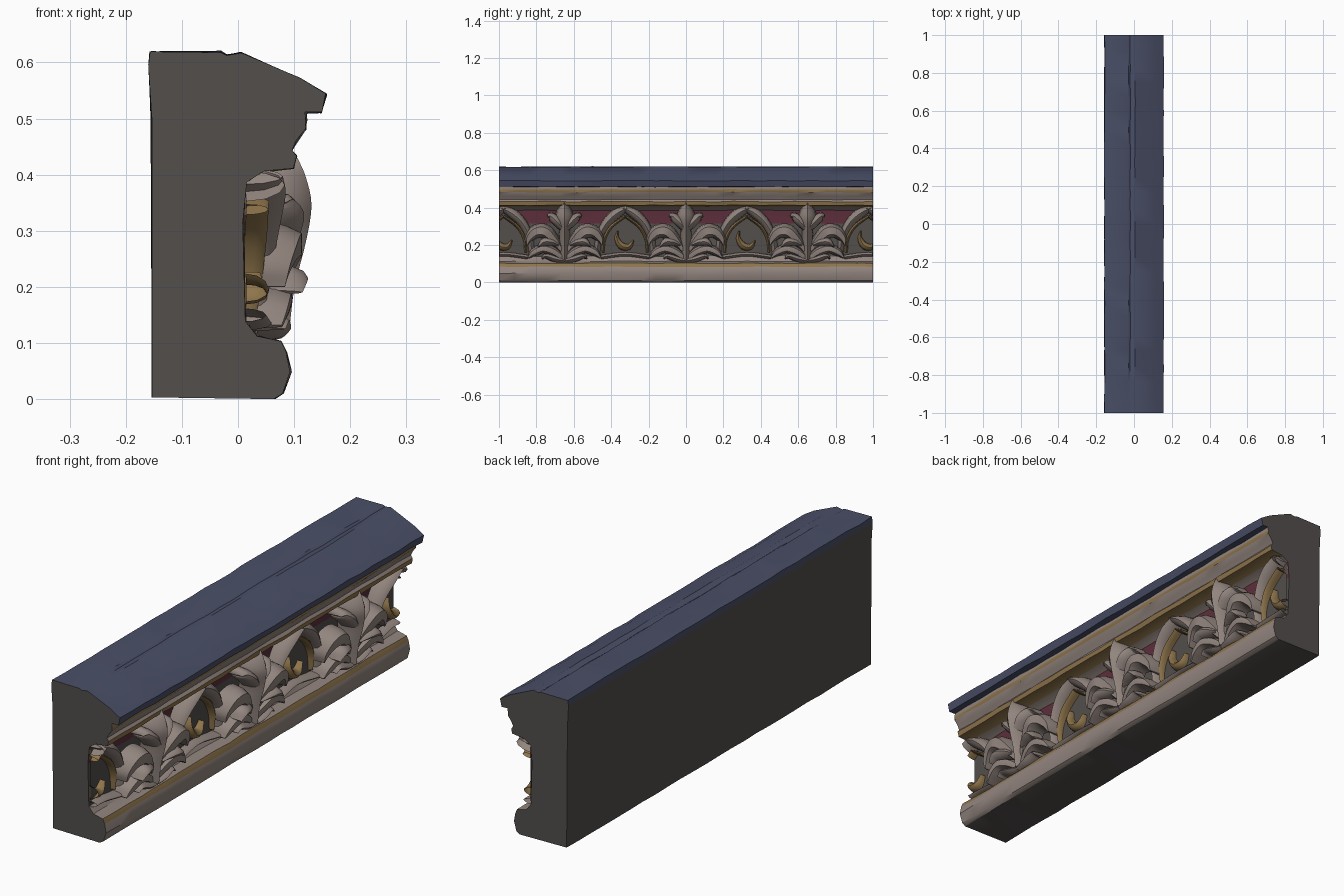
import bpy, bmesh, math, random
from mathutils import Vector

if "Cube" in bpy.data.objects:
    bpy.data.objects.remove(bpy.data.objects["Cube"])

random.seed(4)

def material(name, rgb):
    m = bpy.data.materials.new(name)
    m.diffuse_color = (*rgb, 1)
    m.use_nodes = True
    m.node_tree.nodes["Principled BSDF"].inputs["Base Color"].default_value = m.diffuse_color
    return m

GREY, BLUE, STONE, GOLD, WINE = range(5)
MATS = [material("dark grey", (0.085, 0.077, 0.072)),
        material("slate blue", (0.068, 0.078, 0.135)),
        material("stone", (0.29, 0.235, 0.21)),
        material("old gold", (0.27, 0.175, 0.07)),
        material("wine red", (0.11, 0.028, 0.045))]

def finish(bm, name, angle=35):
    bmesh.ops.recalc_face_normals(bm, faces=bm.faces)
    me = bpy.data.meshes.new(name)
    bm.to_mesh(me)
    bm.free()
    for m in MATS:
        me.materials.append(m)
    ob = bpy.data.objects.new(name, me)
    bpy.context.collection.objects.link(ob)
    bpy.ops.object.select_all(action='DESELECT')
    bpy.context.view_layer.objects.active = ob
    ob.select_set(True)
    bpy.ops.object.shade_smooth_by_angle(angle=math.radians(angle))
    return ob

# Moulding profile: x, z, colour of the strip that starts at this point
PROFILE = [(-0.152, 0.003, GREY), (0.065, 0.0, STONE), (0.08, 0.01, STONE),
           (0.094, 0.05, STONE), (0.086, 0.083, GOLD), (0.076, 0.102, STONE),
           (0.035, 0.112, STONE), (0.014, 0.14, GREY), (0.01, 0.315, WINE),
           (0.014, 0.385, STONE), (0.045, 0.405, GOLD), (0.1, 0.412, GOLD),
           (0.104, 0.432, STONE), (0.095, 0.442, STONE), (0.105, 0.46, STONE),
           (0.12, 0.482, GOLD), (0.122, 0.497, STONE), (0.121, 0.51, BLUE),
           (0.148, 0.511, BLUE), (0.157, 0.543, BLUE), (0.11, 0.571, BLUE),
           (0.005, 0.617, BLUE), (-0.02, 0.612, BLUE), (-0.03, 0.619, BLUE),
           (-0.156, 0.618, BLUE), (-0.158, 0.595, GREY), (-0.154, 0.5, GREY)]

def build_moulding():
    bm = bmesh.new()
    steps, rings = 24, []
    for i in range(steps + 1):
        y = -1 + 2 * i / steps
        rings.append([bm.verts.new((x + random.uniform(-.002, .002), y,
                                    max(0, z + random.uniform(-.002, .002)) if z > .02 else z))
                      for x, z, c in PROFILE])
    n = len(PROFILE)
    for a, b in zip(rings, rings[1:]):
        for k in range(n):
            f = bm.faces.new((a[k], a[(k + 1) % n], b[(k + 1) % n], b[k]))
            f.material_index = PROFILE[k][2]
    for r in (rings[0], rings[-1]):
        bm.faces.new(r).material_index = GREY
    return finish(bm, "cornice_moulding")

def spline(pts, n):
    """Sample a smooth curve through the points."""
    p = [Vector(q) for q in pts]
    p = [2 * p[0] - p[1]] + p + [2 * p[-1] - p[-2]]
    out = []
    for i in range(1, len(p) - 2):
        a, b, c, d = p[i - 1:i + 3]
        for k in range(n):
            t = k / n
            out.append(0.5 * (2 * b + (c - a) * t + (2 * a - 5 * b + 4 * c - d) * t * t
                              + (3 * b - a - 3 * c + d) * t ** 3))
    return out + [p[-2]]

def leaf(bm, pts, cy=0, side=1, thick=0.07, mat=STONE, n=4, groove=0.0):
    """Sweep a domed strand; points are (y, z, front x, half width)."""
    s = spline(pts, n)
    rings = []
    for i, q in enumerate(s):
        d = s[min(i + 1, len(s) - 1)] - s[max(i - 1, 0)]
        t = Vector((d[0], d[1])).normalized()
        w = max(q[3], 0.002)
        ring = []
        for k in range(7):
            a = math.pi * k / 6
            h = q[2] - thick * (1 - math.sin(a)) - (groove if k == 3 else 0)
            y = q[0] - t.y * w * math.cos(a)
            z = q[1] + t.x * w * math.cos(a)
            ring.append(bm.verts.new((h, cy + side * y, z)))
        rings.append(ring)
    faces = [bm.faces.new(r) for r in (rings[0], rings[-1])]
    for a, b in zip(rings, rings[1:]):
        for k in range(7):
            faces.append(bm.faces.new((a[k], a[(k + 1) % 7], b[(k + 1) % 7], b[k])))
    for f in faces:
        f.material_index = mat

def clip_ends(bm):
    for s in (-1, 1):
        bmesh.ops.bisect_plane(bm, geom=bm.verts[:] + bm.edges[:] + bm.faces[:],
                               plane_co=(0, s * 0.997, 0), plane_no=(0, s, 0), clear_outer=True)

def build_palmette(cy, name):
    bm = bmesh.new()
    # central stem and pointed tip
    leaf(bm, [(0, .12, .085, .025), (0, .2, .095, .03), (0, .28, .115, .03),
              (0, .345, .125, .05), (0, .395, .115, .035), (0, .43, .1, .004)],
         cy, thick=.09, groove=-.006)
    for s in (-1, 1):
        # small lobes beside the tip
        leaf(bm, [(.01, .29, .11, .02), (.045, .33, .118, .026), (.075, .355, .1, .02),
                  (.092, .35, .085, .004)], cy, s, .07)
        # large drooping leaf
        leaf(bm, [(.015, .17, .085, .015), (.055, .225, .105, .03), (.105, .272, .125, .04),
                  (.155, .27, .12, .036), (.19, .235, .105, .024), (.2, .2, .095, .004)],
             cy, s, .085, groove=.012)
        # middle leaflet
        leaf(bm, [(.03, .2, .09, .012), (.07, .215, .115, .022), (.11, .215, .125, .022),
                  (.14, .19, .115, .005)], cy, s, .06)
        # lower scroll
        leaf(bm, [(.01, .13, .08, .02), (.06, .165, .098, .026), (.115, .18, .105, .026),
                  (.165, .16, .1, .022), (.195, .13, .088, .005)], cy, s, .075, groove=.008)
        # foot curl
        leaf(bm, [(.0, .115, .085, .014), (.05, .125, .094, .018), (.1, .14, .092, .014),
                  (.12, .125, .085, .004)], cy, s, .06)
    clip_ends(bm)
    return finish(bm, name, 50)

def build_arch(cy, name):
    bm = bmesh.new()
    # grey niche panel behind the arch
    outline = [(-.13, .15), (.13, .15), (.135, .24), (.09, .33), (0, .39), (-.09, .33), (-.135, .24)]
    bm.faces.new([bm.verts.new((.0175, cy + y, z)) for y, z in outline])
    for s in (-1, 1):
        # stone arch rib, gold inner lining
        leaf(bm, [(.15, .14, .045, .016), (.142, .23, .06, .02), (.105, .31, .075, .025),
                  (.05, .365, .085, .028), (-.01, .397, .08, .016)], cy, s, .07)
        leaf(bm, [(.118, .16, .035, .008), (.112, .23, .045, .009), (.075, .297, .052, .009),
                  (.0, .353, .055, .007)], cy, s, .04, GOLD)
    # gold crescent in the niche
    leaf(bm, [(-.04, .275, .04, .004), (-.045, .235, .05, .013), (-.02, .195, .055, .02),
              (.02, .19, .05, .016), (.045, .225, .04, .004)], cy, 1, .04, GOLD)
    # sloping sill
    leaf(bm, [(-.13, .135, .06, .012), (0, .15, .05, .012), (.13, .135, .06, .012)], cy, 1, .045)
    clip_ends(bm)
    return finish(bm, name, 50)

build_moulding()
for i in range(3):
    build_palmette(-.65 + .65 * i, f"palmette_{i + 1}")
for i in range(4):
    build_arch(-.975 + .65 * i, f"arch_{i + 1}")
